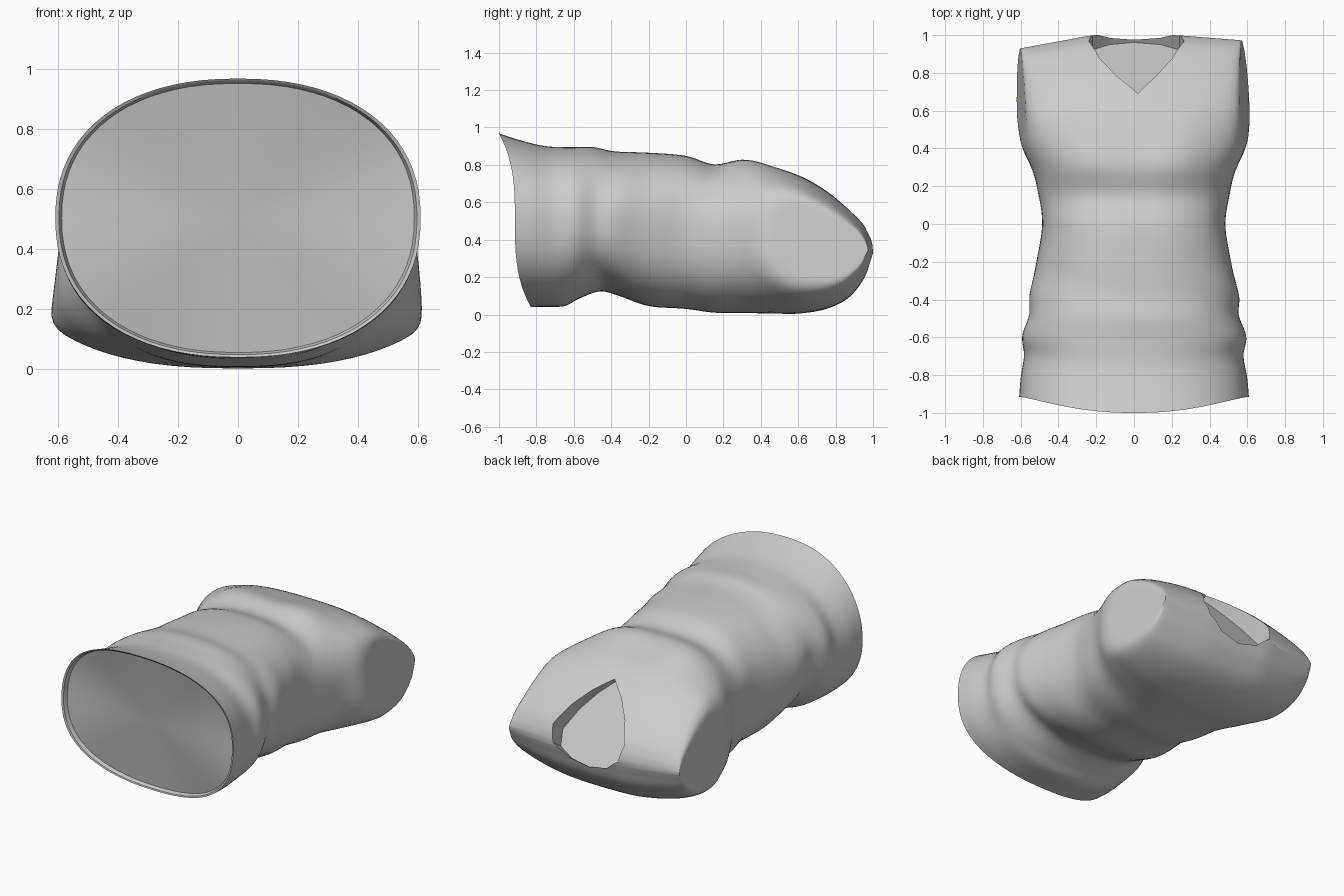
import bpy, bmesh, math
from mathutils import Vector, noise

if "Cube" in bpy.data.objects:
    bpy.data.objects.remove(bpy.data.objects["Cube"])

# Stations along the torso: y_front, z_front, y_back, z_back, half width, roundness
STATIONS = [
    (-1.00, .968, -.83, .040, .608, 2.25), (-.88, .930, -.76, .042, .600, 2.3),
    (-.75, .900, -.65, .045, .582, 2.3), (-.62, .895, -.57, .085, .592, 2.3),
    (-.50, .895, -.46, .125, .555, 2.3), (-.38, .872, -.36, .100, .552, 2.3),
    (-.20, .865, -.20, .045, .515, 2.4), (0.0, .848, 0.0, .030, .485, 2.5),
    (.15, .803, .15, .010, .505, 2.5), (.30, .825, .30, .008, .545, 2.5),
    (.45, .790, .45, .006, .640, 2.5), (.60, .745, .60, .005, .710, 2.5),
    (.73, .675, .75, .030, .720, 2.5), (.84, .590, .87, .090, .720, 2.5),
    (.94, .495, .95, .190, .710, 2.5), (.985, .420, .985, .280, .690, 2.5),
    (1.0, .370, 1.0, .330, .670, 2.5),
]
SIDES, STEPS = 80, 6


def smooth(t):
    """Catmull-Rom sample of the station table."""
    n = len(STATIONS)
    i = min(int(t), n - 2)
    f = t - i
    p = [STATIONS[min(max(i + k, 0), n - 1)] for k in (-1, 0, 1, 2)]
    return [.5 * (2 * b + (c - a) * f + (2 * a - 5 * b + 4 * c - d) * f * f
                  + (3 * b - a - 3 * c + d) * f ** 3) for a, b, c, d in zip(*p)]


def power(v, e):
    return math.copysign(abs(v) ** e, v)


def soft_min(a, b, k=.06):
    h = max(k - abs(a - b), 0) / k
    return min(a, b) - h * h * k / 4


def ring_points(t):
    yf, zf, yb, zb, w, n = smooth(t)
    pts = []
    for k in range(SIDES):
        a = math.tau * k / SIDES
        c, s = power(math.cos(a), 2 / n), power(math.sin(a), 2 / n)
        x, z = w * c, (zf + zb) / 2 + (zf - zb) / 2 * s
        # hem is straight at the sides and flares at front and back
        y = (yf + yb) / 2 + (yf - yb) / 2 * s ** 3
        # irregular cloth folds around the waist, strongest on the sides and back
        fold = max(0, 1 - abs(y + .35) / .5) * (.45 + .55 * abs(c))
        amount = noise.noise(Vector((x * 1.8, y * 6 + x * 1.5, z * 2)))
        g = 1 + .03 * fold * amount * (1 if s < .9 else .4)
        x, z = x * g, (z - .45) * g + .45
        # shallow chest swell
        if s > 0:
            z += .02 * math.exp(-((abs(x) - .25) / .14) ** 2 - ((y - .38) / .16) ** 2)
        # closed, softly flattened armholes
        if y > .1:
            lim = .645 - .12 * max(z, .1)
            if x > 0:
                lim -= .06 * max(0, y - .45)
            x = math.copysign(soft_min(abs(x), lim), x)
        # sloping shoulder tips
        slope = .07 if x < 0 else .03
        y -= slope * max(0, y - .5) * 2 * max(0, (abs(x) - .22) / .38)
        pts.append(Vector((x, y, max(z, 0))))
    return pts


def make_object(name, bm):
    bmesh.ops.recalc_face_normals(bm, faces=bm.faces)
    me = bpy.data.meshes.new(name)
    bm.to_mesh(me)
    bm.free()
    ob = bpy.data.objects.new(name, me)
    bpy.context.collection.objects.link(ob)
    return ob


# Torso shell
bm = bmesh.new()
rings = [ring_points(i / STEPS) for i in range((len(STATIONS) - 1) * STEPS + 1)]
# rolled hem with a slightly recessed closing surface
hem = rings[0]
mid = sum(hem, Vector()) / SIDES
for scale, push in ((.98, .004), (.965, .03)):
    inner = [mid + (p - mid) * scale + Vector((0, push, 0)) for p in hem]
    rings.insert(0, inner)
vr = [[bm.verts.new(p) for p in r] for r in rings]
for a, b in zip(vr, vr[1:]):
    for k in range(SIDES):
        j = (k + 1) % SIDES
        bm.faces.new((a[k], a[j], b[j], b[k]))
hub = bm.verts.new(mid + Vector((0, .05, 0)))
for k in range(SIDES):
    bm.faces.new((hub, vr[0][(k + 1) % SIDES], vr[0][k]))
bm.faces.new(vr[-1])
bmesh.ops.remove_doubles(bm, verts=bm.verts, dist=.0002)
torso = make_object("vest_torso", bm)

# V-neck recess cutter, extruded at right angles to the neckline plane
outline = [(.02, 0), (-.09, .1), (-.18, .22), (-.24, .36), (-.22, .46), (-.13, .51), (0, .53),
           (.14, .51), (.24, .46), (.265, .36), (.2, .22), (.115, .1)]
start = Vector((0, .68, .69))
along = (Vector((0, .965, .27)) - start).normalized()
normal = Vector((0, -along.z, along.y))
bm = bmesh.new()
low = [bm.verts.new(start + Vector((u, 0, 0)) + along * v - normal * .02) for u, v in outline]
high = [bm.verts.new(p.co + normal * .7) for p in low]
bm.faces.new(low)
bm.faces.new(high)
for k in range(len(low)):
    j = (k + 1) % len(low)
    bm.faces.new((low[k], low[j], high[j], high[k]))
cutter = make_object("neck_cutter", bm)
cutter.hide_render = True

mod = torso.modifiers.new("neck", 'BOOLEAN')
mod.operation, mod.object, mod.solver = 'DIFFERENCE', cutter, 'EXACT'
bpy.context.view_layer.objects.active = torso
torso.select_set(True)
bpy.ops.object.modifier_apply(modifier="neck")
bpy.data.objects.remove(cutter)
bpy.ops.object.shade_smooth_by_angle(angle=math.radians(45))
